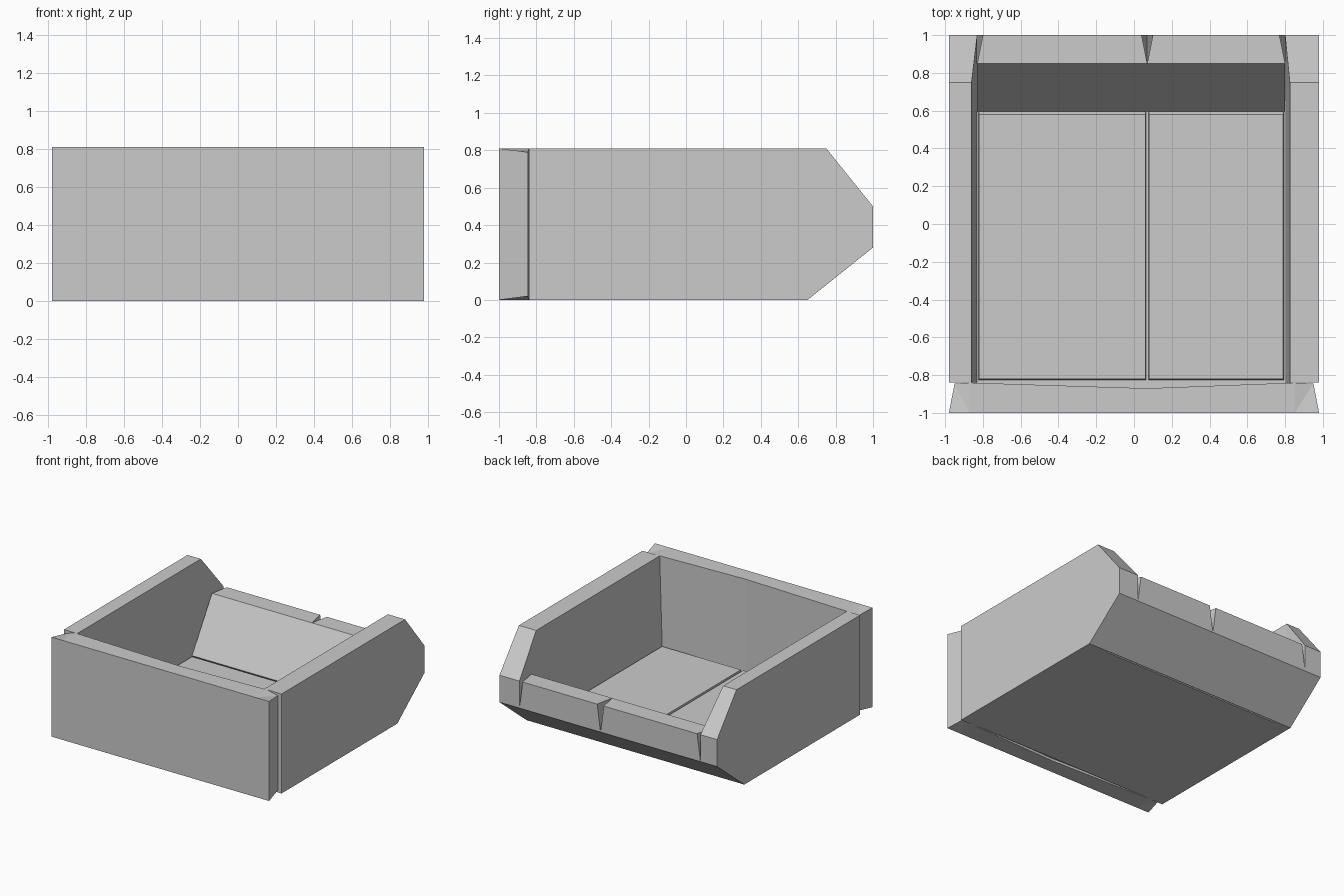
import bpy, bmesh

if "Cube" in bpy.data.objects:
    bpy.data.objects.remove(bpy.data.objects["Cube"], do_unlink=True)

# Single plain grey finish
grey = bpy.data.materials.new("plain grey")
grey.use_nodes = True
colour = (0.6, 0.6, 0.6, 1)
grey.diffuse_color = colour
grey.node_tree.nodes["Principled BSDF"].inputs["Base Color"].default_value = colour


def loft(name, sections):
    """Closed solid skinned through matching loops of points."""
    bm = bmesh.new()
    rings = [[bm.verts.new(p) for p in s] for s in sections]
    n = len(rings[0])
    for a, b in zip(rings, rings[1:]):
        for i in range(n):
            j = (i + 1) % n
            bm.faces.new((a[i], a[j], b[j], b[i]))
    bm.faces.new(rings[0])
    bm.faces.new(rings[-1][::-1])
    bmesh.ops.triangulate(bm, faces=[f for f in bm.faces])
    bmesh.ops.recalc_face_normals(bm, faces=bm.faces)
    bmesh.ops.dissolve_limit(bm, angle_limit=0.005, verts=bm.verts, edges=bm.edges)
    mesh = bpy.data.meshes.new(name)
    bm.to_mesh(mesh)
    bm.free()
    mesh.materials.append(grey)
    obj = bpy.data.objects.new(name, mesh)
    bpy.context.collection.objects.link(obj)
    return obj


def prism(name, profile, left, right):
    """Side profile of (y, z) spanned between two lists of x positions."""
    return loft(name, [[(x, y, z) for x, (y, z) in zip(xs, profile)]
                       for xs in (left, right)])


HEIGHT, FLOOR, LIP, LOW = 0.81, 0.09, 0.5, 0.28
SEAM = 0.07

# Side walls with chamfered rear ends and slightly leaning inner faces
wall = [(-0.84, 0), (-0.84, HEIGHT), (0.75, HEIGHT), (1, LIP), (1, LOW), (0.65, 0)]
for name, outer, top, base in (("right_wall", -0.98, -0.86, -0.83),
                               ("left_wall", 0.98, 0.825, 0.80)):
    prism(name, wall, [outer] * 6, [base, top, top, base, base, base])


# Front wall, pinched at both ends and dished along its inner face
def front_section(front_x, back_x, back_y, drop):
    return [(front_x, -1, 0), (front_x, -1, HEIGHT),
            (back_x, back_y, HEIGHT - drop), (back_x, back_y, drop)]


loft("front_wall", [front_section(-0.98, -0.95, -0.845, 0.02),
                    front_section(-0.87, -0.87, -0.84, 0),
                    front_section(SEAM, SEAM, -0.87, 0),
                    front_section(0.85, 0.85, -0.84, 0),
                    front_section(0.98, 0.95, -0.845, 0.02)])

# Floor panels and the sloping rear panels with notched lips
floor = [(-0.82, FLOOR), (0.58, FLOOR), (0.635, 0), (-0.835, 0)]
ramp = [(0.595, FLOOR), (0.85, LIP), (1, LIP), (1, LOW), (0.65, 0)]
for side, x0, x1 in (("right", -0.83, SEAM), ("left", SEAM, 0.80)):
    g = 0.01
    prism(side + "_floor_panel", floor,
          [x0 + g, x0 + g, x0, x0], [x1 - g, x1 - g, x1, x1])
    prism(side + "_rear_panel", ramp,
          [x0, x0, x0 + 0.03, x0, x0], [x1, x1, x1 - 0.03, x1, x1])

# Thin core that closes the seams below the floor panels
core = [(-0.88, 0.02), (-0.88, 0.05), (0.63, 0.05), (0.66, 0.02)]
prism("floor_core", core, [-0.86] * 4, [0.83] * 4)
